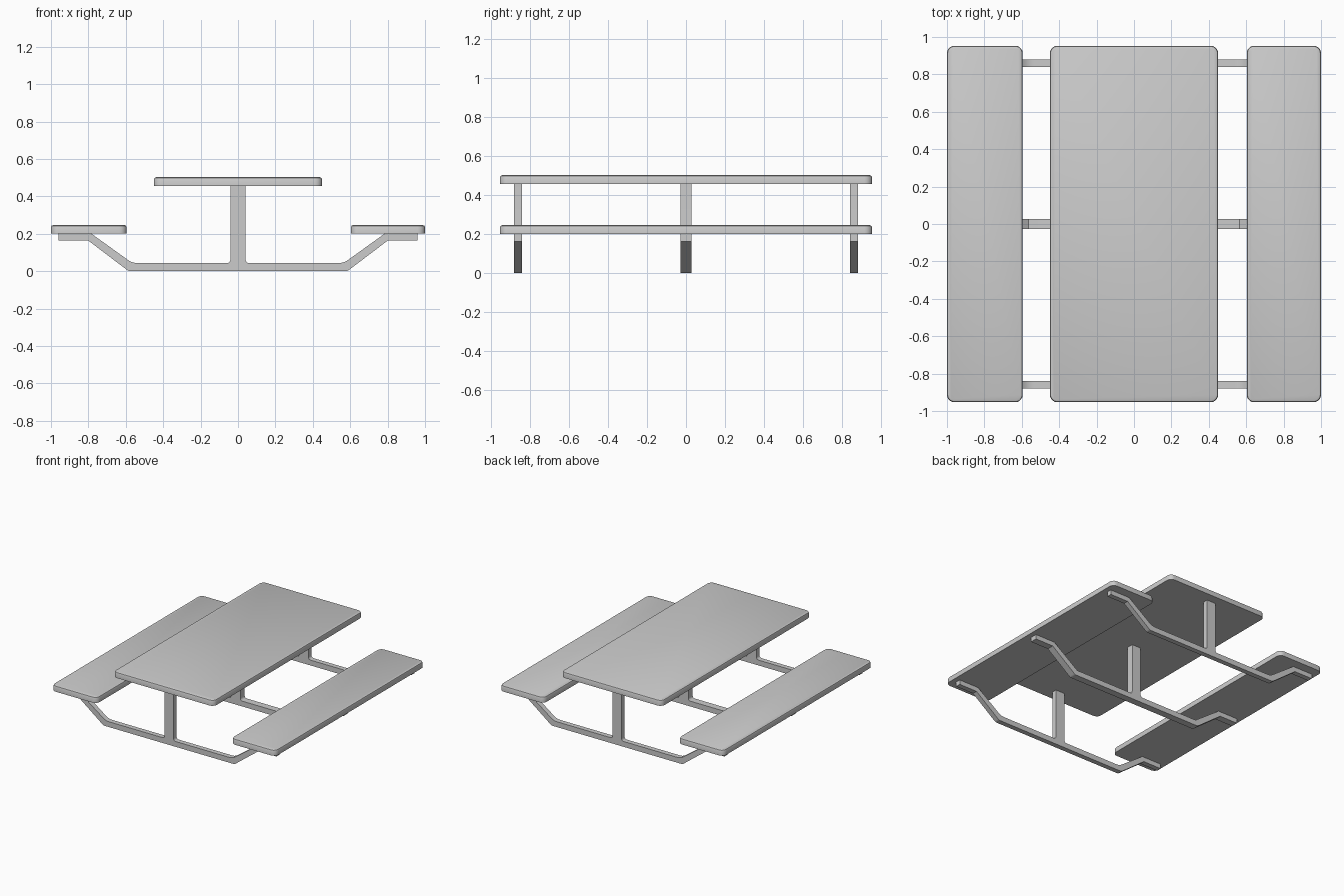
import bpy, bmesh, math
from mathutils import Vector

if "Cube" in bpy.data.objects:
    bpy.data.objects.remove(bpy.data.objects["Cube"])


def finish(name, bm):
    bmesh.ops.recalc_face_normals(bm, faces=bm.faces)
    me = bpy.data.meshes.new(name)
    bm.to_mesh(me)
    bm.free()
    ob = bpy.data.objects.new(name, me)
    bpy.context.collection.objects.link(ob)
    bpy.ops.object.select_all(action='DESELECT')
    bpy.context.view_layer.objects.active = ob
    ob.select_set(True)
    bpy.ops.object.shade_smooth_by_angle(angle=math.radians(30))
    return ob


def loft(name, rings):
    """Join equal-length rings of points into a closed solid."""
    bm = bmesh.new()
    loops = [[bm.verts.new(p) for p in r] for r in rings]
    n = len(loops[0])
    for a, b in zip(loops, loops[1:]):
        for i in range(n):
            j = (i + 1) % n
            bm.faces.new((a[i], a[j], b[j], b[i]))
    bm.faces.new(loops[0][::-1])
    bm.faces.new(loops[-1])
    return finish(name, bm)


def rounded_rect(x0, x1, y0, y1, r, inset, z, seg=5):
    pts = []
    corners = ((x1 - r, y1 - r), (x0 + r, y1 - r), (x0 + r, y0 + r), (x1 - r, y0 + r))
    for k, (cx, cy) in enumerate(corners):
        for i in range(seg + 1):
            a = math.pi / 2 * (k + i / seg)
            pts.append((cx + (r - inset) * math.cos(a), cy + (r - inset) * math.sin(a), z))
    return pts


def slab(name, x0, x1, z0, z1, r=0.04, b=0.012):
    """Board with rounded corners and a softened upper edge."""
    steps = ((0, z0), (0, z1 - b), (b * 0.3, z1 - b * 0.3), (b, z1))
    return loft(name, [rounded_rect(x0, x1, -0.953, 0.953, r, i, z) for i, z in steps])


def fillet(points, seg=5):
    """Round each (x, z, cut) corner, cutting back by the given distance."""
    out = []
    n = len(points)
    for i, (x, z, cut) in enumerate(points):
        p = Vector((x, z))
        if cut == 0:
            out.append(p)
            continue
        a = p + (Vector(points[i - 1][:2]) - p).normalized() * cut
        c = p + (Vector(points[(i + 1) % n][:2]) - p).normalized() * cut
        for k in range(seg + 1):
            t = k / seg
            out.append(a * (1 - t) ** 2 + p * 2 * t * (1 - t) + c * t * t)
    return out


def frame(name, y, half_width, bend):
    """Base bar, upturned seat arms and centre post in one mirrored profile."""
    half = [(0.585, 0, 0.012), (0.80, 0.163, 0), (0.96, 0.163, 0), (0.96, 0.201, 0),
            (0.785, 0.201, 0), (0.565, 0.043, bend), (0.04, 0.043, 0.022), (0.04, 0.456, 0)]
    profile = fillet(half + [(-x, z, c) for x, z, c in reversed(half)])
    return loft(name, [[(p.x, y + s * half_width, p.y) for p in profile] for s in (-1, 1)])


# Table top and benches
slab("table_top", -0.45, 0.45, 0.456, 0.502)
slab("left_bench", -1.0, -0.595, 0.2, 0.246)
slab("right_bench", 0.603, 1.0, 0.2, 0.246)

# Three supporting frames
frame("front_frame", -0.86, 0.02, 0.03)
frame("middle_frame", 0.0, 0.028, 0)
frame("back_frame", 0.86, 0.02, 0.03)
